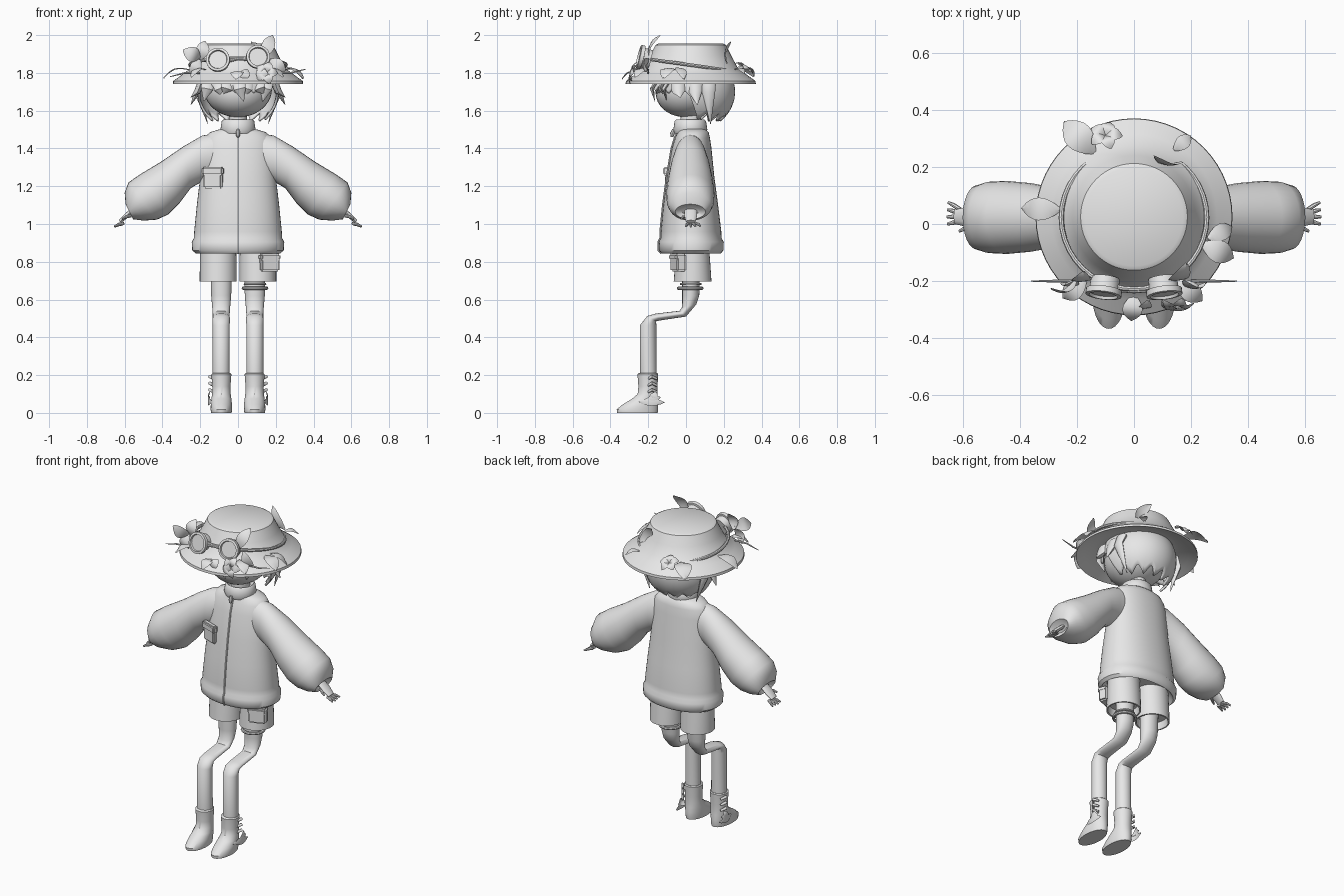
import bpy, bmesh, math
from mathutils import Vector as V

if "Cube" in bpy.data.objects:
    bpy.data.objects.remove(bpy.data.objects["Cube"])

clay = bpy.data.materials.new("plain_grey")
clay.use_nodes = True
clay.diffuse_color = (0.8, 0.8, 0.8, 1)
clay.node_tree.nodes["Principled BSDF"].inputs["Base Color"].default_value = clay.diffuse_color


def finish(name, bm, closed=True, angle=42):
    if closed:
        bmesh.ops.recalc_face_normals(bm, faces=bm.faces)
    mesh = bpy.data.meshes.new(name)
    bm.to_mesh(mesh)
    bm.free()
    mesh.materials.append(clay)
    mesh.shade_smooth()
    mesh.set_sharp_from_angle(angle=math.radians(angle))
    obj = bpy.data.objects.new(name, mesh)
    bpy.context.collection.objects.link(obj)
    return obj


def add_loft(bm, rings, n=28, power=1.0):
    """Skin rings given as (centre, half axis, half axis), with capped ends."""
    def bend(c):
        return math.copysign(abs(c) ** power, c)
    loops = []
    for c, u, w in rings:
        angles = [math.tau * i / n for i in range(n)]
        loops.append([bm.verts.new(c + u * bend(math.cos(a)) + w * bend(math.sin(a))) for a in angles])
    for a, b in zip(loops, loops[1:]):
        for i in range(n):
            j = (i + 1) % n
            bm.faces.new((a[i], a[j], b[j], b[i]))
    bm.faces.new(loops[0])
    bm.faces.new(loops[-1])


def loft(name, rings, n=28, power=1.0, angle=42):
    bm = bmesh.new()
    add_loft(bm, rings, n, power)
    return finish(name, bm, angle=angle)


def stack(name, x, rows, n=32, power=1.0):
    """Horizontal rings from rows of (height, half width, front y, back y)."""
    return loft(name, [(V((x, (f + b) / 2, z)), V((w, 0, 0)), V((0, (b - f) / 2, 0)))
                       for z, w, f, b in rows], n, power)


def add_tube(bm, points, radii, n=8, flat=1.0, out=V((0, 1, 0))):
    points = [V(p) for p in points]
    rings = []
    for i, p in enumerate(points):
        d = points[min(i + 1, len(points) - 1)] - points[max(i - 1, 0)]
        side = d.cross(out).normalized()
        rings.append((p, side * radii[i], side.cross(d).normalized() * radii[i] * flat))
    add_loft(bm, rings, n)


def tube(name, points, radii, **kw):
    bm = bmesh.new()
    add_tube(bm, points, radii, **kw)
    return finish(name, bm)


def add_leaf(bm, base, tip, width, normal):
    """A curved blade with a raised pair of edges."""
    base, tip, normal = V(base), V(tip), V(normal)
    side = (tip - base).cross(normal).normalized()
    lift = side.cross(tip - base).normalized()
    rows = []
    for i in range(9):
        t = i / 8
        mid = base.lerp(tip, t) + lift * width * math.sin(math.pi * t) / 3
        half = side * (width * math.sin(math.pi * (0.03 + 0.96 * t)) ** 0.8 / 2)
        edge = lift * width * 0.08
        rows.append([bm.verts.new(p) for p in (mid - half - edge, mid, mid + half - edge)])
    for a, b in zip(rows, rows[1:]):
        for k in (0, 1):
            bm.faces.new((a[k], a[k + 1], b[k + 1], b[k]))


def leaves(name, items):
    bm = bmesh.new()
    for item in items:
        add_leaf(bm, *item)
    return finish(name, bm, closed=False)


def ring(name, centre, u, w, thick):
    """A closed hoop around an ellipse."""
    bm = bmesh.new()
    axis = u.cross(w).normalized()
    n, m = 40, 8
    grid = []
    for i in range(n):
        a = math.tau * i / n
        arm = u * math.cos(a) + w * math.sin(a)
        grid.append([bm.verts.new(centre + arm + (arm.normalized() * math.cos(b) + axis * math.sin(b)) * thick)
                     for b in (math.tau * k / m for k in range(m))])
    for i in range(n):
        for k in range(m):
            a, b = grid[i], grid[(i + 1) % n]
            bm.faces.new((a[k], b[k], b[(k + 1) % m], a[(k + 1) % m]))
    return finish(name, bm)


def box(name, centre, size, turn):
    bm = bmesh.new()
    bmesh.ops.create_cube(bm, size=1)
    for v in bm.verts:
        v.co = V((v.co.x * size[0], v.co.y * size[1], v.co.z * size[2]))
    bmesh.ops.bevel(bm, geom=bm.edges[:], offset=0.009, segments=2, affect='EDGES')
    obj = finish(name, bm)
    obj.location, obj.rotation_euler.z = centre, turn
    return obj


X, Y, Z = V((1, 0, 0)), V((0, 1, 0)), V((0, 0, 1))

# Hat with a sloping brim and its slanted band
hat = [(.172, 1.955), (.187, 1.947), (.215, 1.89), (.25, 1.825), (.29, 1.795), (.343, 1.757),
       (.345, 1.742), (.3, 1.76), (.24, 1.785), (.2, 1.79)]
loft("hat", [(V((0, .025, z)), X * r, Y * r) for r, z in hat], 56, angle=30)
ring("hat_band", V((0, .022, 1.842)), X * .255, V((0, .25, -.035)), .009)

# Goggles on the front of the hat
for x, z in ((-.1, 1.857), (.1, 1.872)):
    axis = V((x * 1.2, -1, .25)).normalized()
    u = axis.cross(Z).normalized()
    w = u.cross(axis)
    steps = [(0, .05), (.04, .052), (.042, .063), (.062, .063), (.064, .05), (.054, .047)]
    loft("goggle_lens", [(V((x, -.19, z)) + axis * d, u * r, w * r) for d, r in steps])
tube("goggle_bridge", [(-.06, -.23, 1.86), (0, -.235, 1.875), (.06, -.23, 1.87)], [.008] * 3)

# Leaves lying on the brim, upright leaves, and flowers
leaves("brim_leaves", [(*p, Z) for p in (
    ((-.26, .05, 1.82), (-.395, .055, 1.775), .08), ((-.14, .25, 1.82), (-.245, .36, 1.785), .1),
    ((.14, .26, 1.82), (.2, .31, 1.8), .05), ((.26, -.05, 1.83), (.345, -.01, 1.77), .06),
    ((.24, -.07, 1.82), (.35, -.12, 1.775), .08), ((0, -.25, 1.8), (-.01, -.34, 1.77), .07),
    ((.15, -.2, 1.82), (.24, -.27, 1.78), .07), ((-.17, -.2, 1.82), (-.25, -.26, 1.78), .07))])
leaves("upright_leaves", [(*p, -Y) for p in (
    ((.17, .215, 1.85), (.07, .235, 1.965), .06), ((.13, -.2, 1.88), (.185, -.14, 2.0), .07),
    ((-.2, -.19, 1.87), (-.175, -.17, 1.97), .07), ((-.2, -.2, 1.88), (-.29, -.23, 1.92), .08),
    ((.17, -.2, 1.87), (.25, -.21, 1.81), .07), ((.1, -.27, 1.82), (.16, -.29, 1.76), .06),
    ((-.2, -.2, 1.87), (-.25, -.2, 1.79), .06), ((.05, -.27, 1.82), (.02, -.29, 1.76), .05))])
for name, c, u, w in (("back_flower", V((-.1, .31, 1.825)), X, V((0, .8, -.5))),
                      ("front_flower", V((.15, -.28, 1.8)), X, V((0, .3, 1)))):
    petals = [math.tau * k / 5 for k in range(5)]
    leaves(name, [(c, c + (u * math.cos(a) + w * math.sin(a)) * .06, .05, u.cross(w)) for a in petals])
for s in (-1, 1):
    tube("hat_stem", [(s * .2, -.2, 1.8), (s * .28, -.2, 1.8), (s * .36, -.2, 1.8 + s * .02)], [.006, .005, .002])

# Head and neck
bm = bmesh.new()
bmesh.ops.create_uvsphere(bm, u_segments=32, v_segments=20, radius=1)
for v in bm.verts:
    v.co = V((v.co.x * .18, .02 + v.co.y * .18 - .02 * max(0, -v.co.z), 1.715 + v.co.z * .15))
finish("head", bm)
stack("neck", 0, [(1.48, .05, -.03, .08), (1.63, .045, -.03, .08)])

# Hair cap with a ragged hem: short over the face, long behind
bm = bmesh.new()
columns, locks, rows = 112, 14, 10
grid = []
for i in range(columns):
    a = math.tau * i / columns
    back = min(1, max(0, .5 + 2.5 * math.sin(a)))
    saw = abs((i * locks / columns) % 1 - .4) / .6
    hem = 1.69 - .15 * back + .055 * saw
    column = []
    for k in range(rows):
        z = 1.81 + (hem - 1.81) * k / (rows - 1)
        r = math.sqrt(max(.2, 1 - ((z - 1.7) / .21) ** 2))
        depth = .23 if math.sin(a) > 0 else .19
        column.append(bm.verts.new((.215 * r * math.cos(a), .03 + depth * r * math.sin(a), z)))
    grid.append(column)
for i in range(columns):
    a, b = grid[i], grid[(i + 1) % columns]
    for k in range(rows - 1):
        bm.faces.new((a[k], a[k + 1], b[k + 1], b[k]))
hair = finish("hair_cap", bm, closed=False)
thick = hair.modifiers.new("thickness", 'SOLIDIFY')
thick.thickness = .012

# Loose locks: fringe in front, flicks at the sides
bm = bmesh.new()
for k in range(7):
    x = (k - 3) * .052
    y = -.165 + abs(x) * .4
    sway = .03 if k % 2 else -.025
    add_tube(bm, [(x, y + .02, 1.77), (x + sway / 3, y - .015, 1.715), (x + sway, y, 1.65 + .02 * (k % 3))],
             [.036, .032, .002], flat=.35)
for s in (-1, 1):
    for y, drop in ((-.04, 1.67), (.05, 1.63), (.12, 1.53)):
        reach = .25 if drop > 1.6 else .16
        add_tube(bm, [(s * .19, y, 1.76), (s * .215, y, 1.7), (s * reach, y + .01, drop)],
                 [.04, .035, .002], flat=.5, out=X)
finish("hair_locks", bm)

# Jacket body, collar, zip and chest pocket
body = [(.89, .19, -.1, .155), (.845, .225, -.13, .185), (.86, .242, -.143, .198), (.905, .245, -.145, .2),
        (.925, .234, -.134, .188), (.96, .232, -.134, .187), (1.1, .218, -.12, .17), (1.25, .2, -.1, .15),
        (1.4, .188, -.075, .135), (1.455, .175, -.058, .127), (1.485, .15, -.045, .12), (1.505, .085, -.04, .1)]
stack("jacket_body", 0, body, 48, .92)
stack("collar", 0, [(1.48, .085, -.06, .105), (1.5, .093, -.067, .113), (1.545, .086, -.06, .106),
                    (1.552, .078, -.052, .098), (1.53, .06, -.035, .085)])
tube("zip", [(0, f - .001, z) for z, w, f, b in body[1:-1]], [.006] * (len(body) - 2), out=X)
tube("zip_pull", [(0, -.065, 1.5), (0, -.072, 1.48), (0, -.075, 1.46)], [.008, .012, .008], out=X)
box("pocket", (-.132, -.083, 1.235), (.105, .03, .095), -.35)
box("pocket_flap", (-.132, -.088, 1.28), (.118, .036, .045), -.35)

for s in (-1, 1):
    side = "left" if s > 0 else "right"

    # Balloon sleeve from pairs of upper and lower edge points
    edges = [(.12, 1.48, .14, 1.24, .075), (.19, 1.468, .19, 1.225, .085), (.29, 1.41, .25, 1.19, .103),
             (.41, 1.328, .31, 1.11, .12), (.52, 1.262, .37, 1.05, .128), (.58, 1.22, .43, 1.023, .125),
             (.6, 1.165, .5, 1.018, .112), (.595, 1.105, .555, 1.025, .08), (.575, 1.09, .545, 1.05, .05)]
    loft(side + "_sleeve", [(V((s * (a + c) / 2, .023, (b + d) / 2)), Y * r,
                             V((s * (a - c), 0, b - d)) / 2) for a, b, c, d, r in edges], 32)

    # Hand with a palm and five fingers
    bm = bmesh.new()
    add_tube(bm, [(s * .55, .025, 1.08), (s * .59, .025, 1.045), (s * .625, .025, 1.013)],
             [.012, .013, .01], flat=2.6, n=12)
    for k in range(5):
        spread = (k - 2) * .012
        far = .6 + .055 * (1 if k else .3) - .002 * abs(k - 2)
        add_tube(bm, [(s * (far - .045), .025 + spread, 1.655 - far), (s * (far - .02), .025 + spread * 1.7, 1.65 - far),
                      (s * far, .025 + spread * 2.1, 1.64 - far)], [.008, .008, .005])
    finish(side + "_hand", bm)

    # Shorts leg, open at the hem
    stack(side + "_shorts", s * .105, [(.9, .095, -.05, .12), (.8, .097, -.057, .128), (.695, .098, -.065, .135),
                                       (.695, .09, -.055, .125), (.74, .085, -.05, .12)])

    # Bent leg from pairs of front and back edge points
    bends = [(-.02, .76, .075, .76, .056), (-.02, .62, .07, .62, .053), (-.02, .56, .055, .575, .048),
             (-.035, .54, .0, .51, .045), (-.16, .526, -.14, .489, .045), (-.205, .513, -.158, .485, .046),
             (-.243, .465, -.157, .46, .045), (-.243, .19, -.155, .19, .045)]
    loft(side + "_leg", [(V((s * .089, (a + c) / 2, (b + d) / 2)), X * r, V((0, a - c, b - d)) / 2)
                         for a, b, c, d, r in bends], 24)

    # Boot with side laces and a small wing
    stack(side + "_boot", s * .088, [(0, .054, -.365, -.15), (.018, .057, -.367, -.147), (.045, .056, -.335, -.147),
                                     (.075, .053, -.285, -.15), (.1, .049, -.256, -.152), (.14, .048, -.252, -.151),
                                     (.205, .053, -.257, -.147), (.21, .048, -.25, -.152)])
    bm = bmesh.new()
    for z in (.11, .145, .18):
        add_tube(bm, [(s * .13, -.2, z), (s * .149, -.18, z + .012), (s * .13, -.155, z)], [.007, .009, .007], out=Z)
    finish(side + "_boot_laces", bm)
    leaves(side + "_boot_wing", [((s * .143, -.25 + .03 * k, .06), (s * .15, -.115 - .02 * k, .055 + .028 * k), .04, X * s)
                                 for k in range(3)])

# Cargo pocket and garter on the left leg
box("cargo_pocket", (.165, -.04, .79), (.105, .055, .085), .35)
box("cargo_flap", (.165, -.045, .825), (.112, .06, .035), .35)
ring("garter", V((.09, .022, .66)), X * .062, Y * .062, .009)
ring("garter_upper", V((.09, .025, .682)), X * .054, Y * .052, .006)
